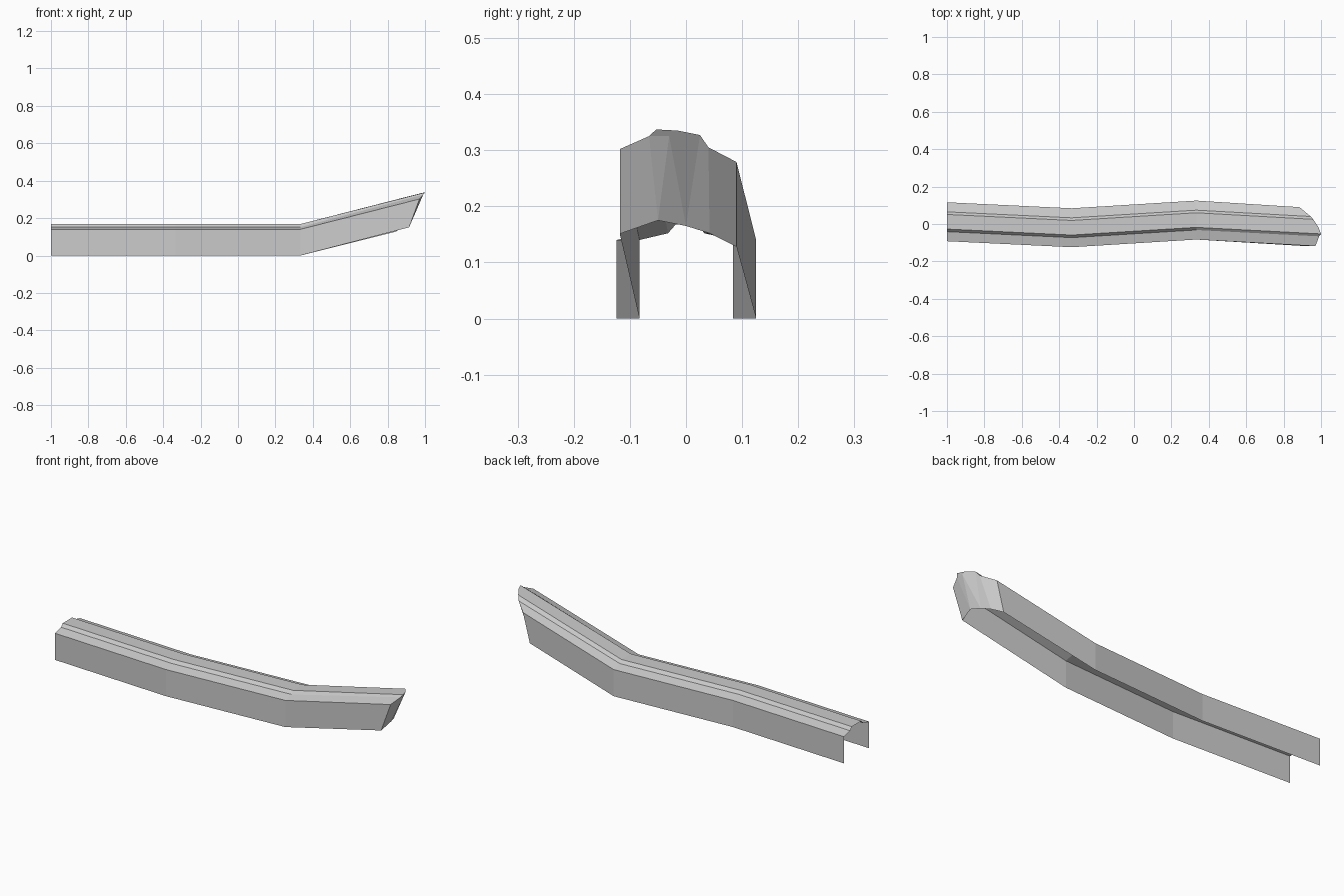
import bpy, bmesh

cube = bpy.data.objects.get("Cube")
if cube:
    bpy.data.objects.remove(cube, do_unlink=True)

grey = bpy.data.materials.new("plain_grey")
grey.use_nodes = True
grey.diffuse_color = (0.6, 0.6, 0.6, 1)
grey.node_tree.nodes["Principled BSDF"].inputs["Base Color"].default_value = (0.6, 0.6, 0.6, 1)

# Half cross-section (sideways offset, height), mirrored into an open channel
half = [(0.104, 0), (0.104, 0.14), (0.053, 0.152), (0.039, 0.168)]
profile = half + [(-y, z) for y, z in reversed(half)]

# Zigzag stations along the length: (x, sideways shift)
stations = [(-1, 0.012), (-0.333, -0.02), (0.333, 0.021)]

bm = bmesh.new()


def face(*verts):
    return bm.faces.new(verts)


rings = [[bm.verts.new((x, y + shift, z)) for y, z in profile] for x, shift in stations]

# Rising tip, cut off at a skew: upper rim and lower rim
upper = [bm.verts.new(p) for p in (
    (0.885, 0.09, 0.279), (0.945, 0.04, 0.305), (0.958, 0.025, 0.327),
    (1.0, -0.053, 0.337), (0.99, -0.066, 0.325), (0.97, -0.118, 0.302))]
lower = [bm.verts.new(p) for p in (
    (0.845, 0.09, 0.128), (0.88, 0.042, 0.152), (0.905, 0.0, 0.165),
    (0.925, -0.05, 0.175), (0.915, -0.118, 0.151))]
crest = bm.verts.new((0.985, -0.015, 0.335))
notch = bm.verts.new((0.988, -0.03, 0.325))
rings.append([lower[0]] + upper + [lower[-1]])

# Walls and roof strips between neighbouring stations
for a, b in zip(rings, rings[1:]):
    for i in range(len(profile) - 1):
        if b is rings[-1] and i == 3:
            face(a[i], a[i + 1], b[i + 1], crest, b[i])
        else:
            face(a[i], a[i + 1], b[i + 1], b[i])

# Nose faces closing the tip, with a small chamfer near its point
t1, t2, t3, t4, t5, t6 = upper
b1, b2, b3, b4, b5 = lower
face(t1, t2, b2, b1)
face(t2, t3, b3, b2)
face(t3, crest, notch, b3)
face(notch, b4, b3)
face(crest, t4, t5, notch)
face(notch, t5, b4)
face(t5, t6, b5, b4)

bmesh.ops.recalc_face_normals(bm, faces=bm.faces[:])
bm.normal_update()
roof = max(bm.faces, key=lambda f: f.calc_center_median().z - 2 * abs(f.calc_center_median().x))
if roof.normal.z < 0:
    bmesh.ops.reverse_faces(bm, faces=bm.faces[:])

mesh = bpy.data.meshes.new("bent_channel")
bm.to_mesh(mesh)
bm.free()
mesh.materials.append(grey)
bpy.context.collection.objects.link(bpy.data.objects.new("bent_channel", mesh))
